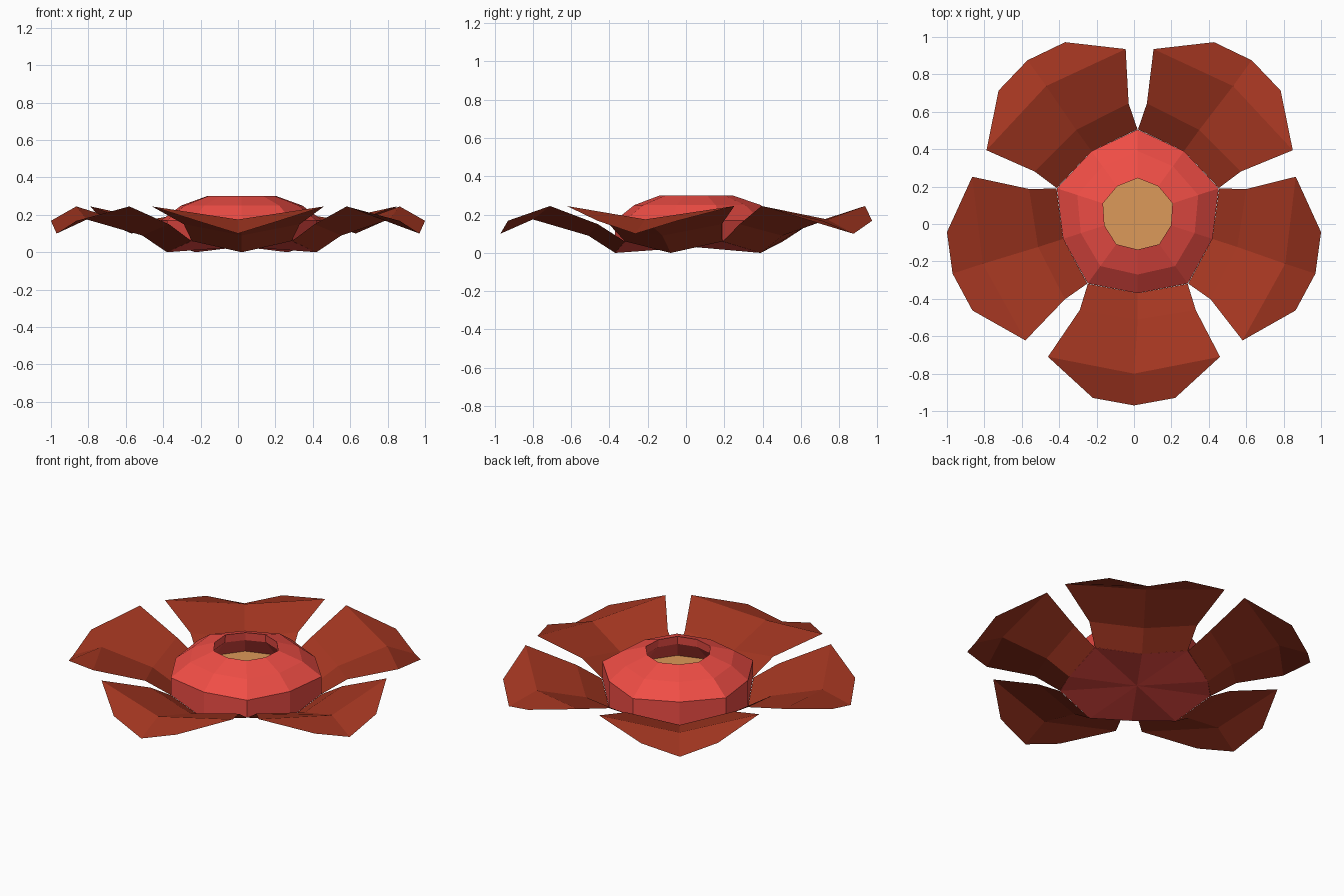
import bpy
from math import radians, sin, cos, atan2, hypot

if "Cube" in bpy.data.objects:
    bpy.data.objects.remove(bpy.data.objects["Cube"])

CX, CY = 0.02, 0.05   # middle of the cup


def material(name, rgb):
    m = bpy.data.materials.new(name)
    m.diffuse_color = (*rgb, 1)
    m.use_nodes = True
    m.node_tree.nodes["Principled BSDF"].inputs["Base Color"].default_value = m.diffuse_color
    return m


RED = material("cup_red", (0.87, 0.075, 0.06))
BROWN = material("petal_brown", (0.37, 0.037, 0.015))
TAN = material("disc_tan", (0.72, 0.32, 0.1))


def make_object(name, verts, faces, mat):
    me = bpy.data.meshes.new(name)
    me.from_pydata(verts, [], faces)
    me.materials.append(mat)
    me.update()
    ob = bpy.data.objects.new(name, me)
    bpy.context.collection.objects.link(ob)
    return ob


def ring(r_mid, z_mid, r_corner, z_corner):
    """Ten points: petal middles alternate with the gaps between petals."""
    pts = []
    for i in range(10):
        a = radians(-90 + 36 * i)
        r, z = (r_corner, z_corner) if i % 2 else (r_mid, z_mid)
        pts.append((CX + r * cos(a), CY + r * sin(a), z))
    return pts


# Cup: closed bottom, bulging wall, open top with undercut inside
rings = [ring(0.42, 0, 0.455, 0.06), ring(0.42, 0.17, 0.455, 0.17),
         ring(0.32, 0.25, 0.34, 0.25), ring(0.187, 0.30, 0.195, 0.30),
         ring(0.192, 0.25, 0.20, 0.25), ring(0.30, 0.13, 0.30, 0.13)]
verts = [p for rg in rings for p in rg]
faces = [(k * 10 + i, k * 10 + (i + 1) % 10, k * 10 + 10 + (i + 1) % 10, k * 10 + 10 + i)
         for k in range(5) for i in range(10)]
verts.append((CX, CY, 0.03))
faces += [(60, (i + 1) % 10, i) for i in range(10)]
make_object("flower_cup", verts, faces, RED)

# Disc at the bottom of the opening
make_object("centre_disc", ring(0.30, 0.13, 0.30, 0.13), [tuple(range(10))], TAN)

# Petal rows: (along, sideways, z) for the middle and the side point
ROWS = [((0.42, 0, 0), (0.37, 0.267, 0.06)),
        ((0.56, 0, 0.09), (0.51, 0.31, 0.15)),
        ((0.85, 0, 0.175), (0.76, 0.46, 0.245)),
        ((1.02, 0, 0.10), (0.98, 0.22, 0.168))]


def petal(name, angle):
    a = radians(angle)
    outer_x = 0.03 if sin(a) > 0.5 else 0.0   # outer half leans slightly
    verts = []
    for k, (mid, side) in enumerate(ROWS):
        ox = CX if k < 2 else outer_x
        for u, v, z in ((side[0], -side[1], side[2]), mid, side):
            verts.append((ox + u * cos(a) - v * sin(a), CY + u * sin(a) + v * cos(a), z))
    faces = [(k + j, k + 3 + j, k + 4 + j, k + 1 + j) for k in (0, 3, 6) for j in (0, 1)]
    make_object(name, verts, faces, BROWN)


for n in range(5):
    petal(f"petal_{n + 1}", -90 + 72 * n)
